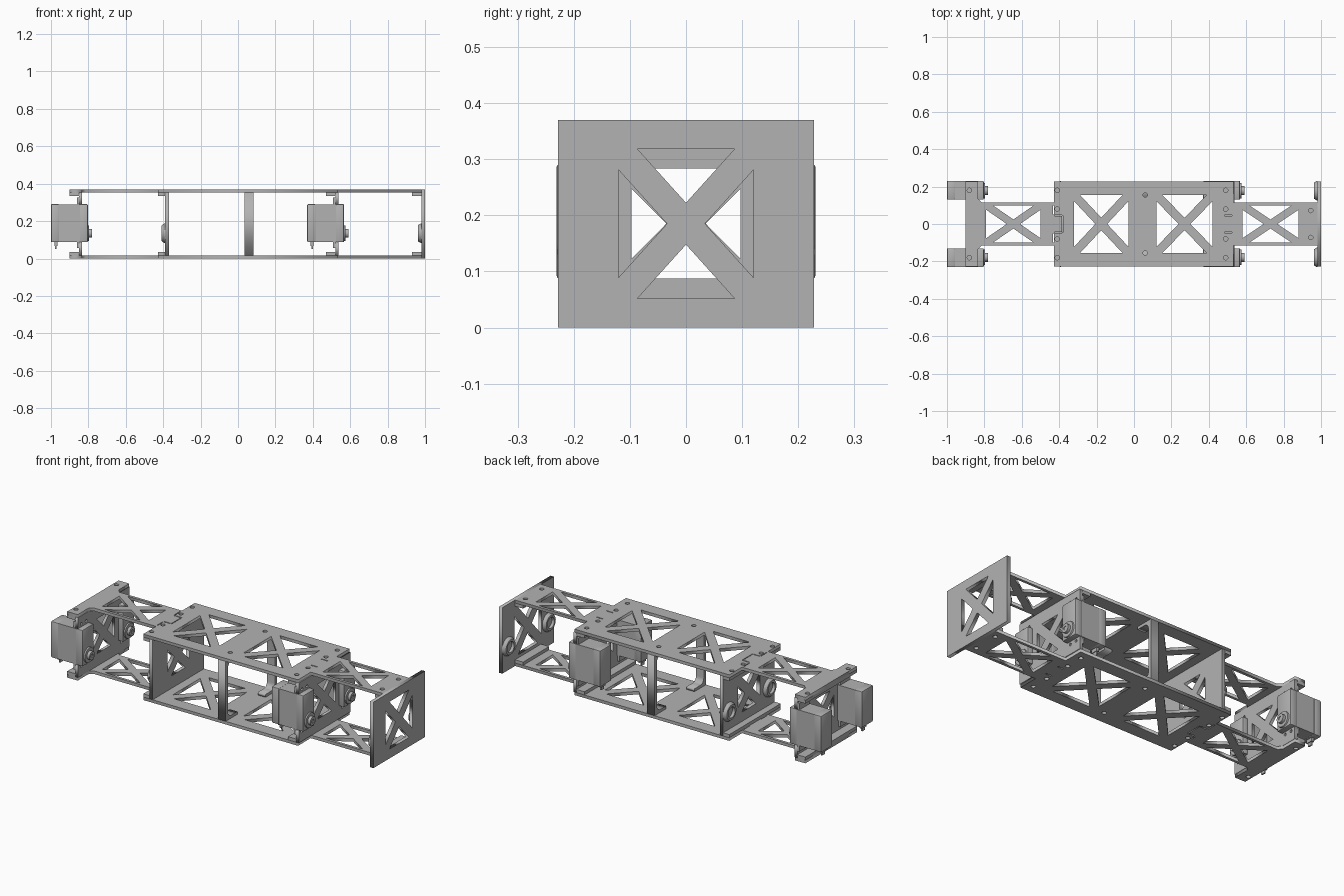
import bpy, bmesh, math
from mathutils import Matrix

if "Cube" in bpy.data.objects:
    bpy.data.objects.remove(bpy.data.objects["Cube"], do_unlink=True)

grey = bpy.data.materials.new("plain grey")
grey.use_nodes = True
grey.diffuse_color = (0.45, 0.45, 0.45, 1)
grey.node_tree.nodes["Principled BSDF"].inputs["Base Color"].default_value = (0.45, 0.45, 0.45, 1)

H, W, T = 0.37, 0.228, 0.017      # body height, half width, plate thickness
NECK = 0.115                      # half width of the narrow plates
AXIS_Y, AXIS_Z = 0.178, 0.135     # servo shaft position


def add_mesh(name, mesh, smooth=False):
    mesh.materials.clear()
    mesh.materials.append(grey)
    ob = bpy.data.objects.new(name, mesh)
    bpy.context.collection.objects.link(ob)
    if smooth:
        bpy.ops.object.select_all(action='DESELECT')
        ob.select_set(True)
        bpy.context.view_layer.objects.active = ob
        bpy.ops.object.shade_smooth_by_angle(angle=math.radians(35))
    return ob


def panel(name, loops, low, high, upright=False):
    """Flat sheet with holes: loops in XY, or in YZ when upright."""
    cu = bpy.data.curves.new(name, 'CURVE')
    cu.dimensions = '2D'
    cu.fill_mode = 'BOTH'
    cu.extrude = (high - low) / 2
    for pts in loops:
        sp = cu.splines.new('POLY')
        sp.points.add(len(pts) - 1)
        for p, (u, v) in zip(sp.points, pts):
            p.co = (u, v, 0, 1)
        sp.use_cyclic_u = True
    tmp = bpy.data.objects.new(name + " outline", cu)
    bpy.context.collection.objects.link(tmp)
    deps = bpy.context.evaluated_depsgraph_get()
    mesh = bpy.data.meshes.new_from_object(tmp.evaluated_get(deps))
    bpy.data.objects.remove(tmp, do_unlink=True)
    mid = (low + high) / 2
    if upright:
        mesh.transform(Matrix(((0, 0, 1, mid), (1, 0, 0, 0), (0, 1, 0, 0), (0, 0, 0, 1))))
    else:
        mesh.transform(Matrix.Translation((0, 0, mid)))
    return add_mesh(name, mesh)


def box(name, x0, x1, y0, y1, z0, z1, bevel=0):
    bm = bmesh.new()
    bmesh.ops.create_cube(bm, size=1)
    for v in bm.verts:
        v.co = ((x0 + x1) / 2 + v.co.x * (x1 - x0), (y0 + y1) / 2 + v.co.y * (y1 - y0),
                (z0 + z1) / 2 + v.co.z * (z1 - z0))
    if bevel:
        bmesh.ops.bevel(bm, geom=bm.edges[:], offset=bevel, segments=2, profile=0.5, affect='EDGES')
    mesh = bpy.data.meshes.new(name)
    bm.to_mesh(mesh)
    bm.free()
    return add_mesh(name, mesh, bevel > 0)


def lathe(name, profile, x, y, z):
    """Turn (offset, radius) pairs about a line along x."""
    bm = bmesh.new()
    vs = [bm.verts.new((a, r, 0)) for a, r in profile]
    es = [bm.edges.new(p) for p in zip(vs, vs[1:])]
    bmesh.ops.spin(bm, geom=vs + es, cent=(0, 0, 0), axis=(1, 0, 0), angle=math.tau, steps=28)
    bmesh.ops.remove_doubles(bm, verts=bm.verts[:], dist=0.0001)
    bmesh.ops.recalc_face_normals(bm, faces=bm.faces[:])
    bmesh.ops.translate(bm, verts=bm.verts[:], vec=(x, y, z))
    mesh = bpy.data.meshes.new(name)
    bm.to_mesh(mesh)
    bm.free()
    return add_mesh(name, mesh, True)


def circle(cx, cy, r=0.012, n=16):
    return [(cx + r * math.cos(k * math.tau / n), cy + r * math.sin(k * math.tau / n)) for k in range(n)]


def rect(x0, x1, y0, y1):
    return [(x0, y0), (x1, y0), (x1, y1), (x0, y1)]


def truss(cx, cy, a, b, w):
    """Four triangular openings leaving a cross of half bar width w."""
    diag = math.hypot(a, b)
    d, e = w * diag / a, w * diag / b
    p, q = (b - d) * a / b, (a - e) * b / a
    out = []
    for s in (1, -1):
        out.append([(cx, cy + s * d), (cx + s * p, cy + s * b), (cx - s * p, cy + s * b)])
        out.append([(cx + s * e, cy), (cx + s * a, cy - s * q), (cx + s * a, cy + s * q)])
    return out


def mirrored(half):
    """Close a half outline by reflecting its second coordinate."""
    return half + [(u, -v) for u, v in reversed(half)]


# Long top and bottom plates: T-shaped end, neck, wide body, neck
deck = mirrored([(-0.9, W), (-0.835, W), (-0.835, 0.135), (-0.815, NECK), (-0.428, NECK),
                 (-0.428, W), (0.532, W), (0.532, NECK), (0.98, NECK)])
holes = truss(-0.175, 0, 0.145, 0.155, 0.023) + truss(0.27, 0, 0.15, 0.155, 0.023)
holes += truss(-0.645, 0, 0.145, 0.1, 0.02) + truss(0.73, 0, 0.15, 0.1, 0.02)
for s in (1, -1):
    for hx, hy in ((-0.88, 0.18), (-0.41, 0.18), (-0.41, 0.08), (0.06, 0.155),
                   (0.49, 0.18), (0.49, 0.08), (0.945, 0.072)):
        holes.append(circle(hx, s * hy))
    # Narrow joint slots around the interlocking tabs
    for jx in (-0.426, 0.485):
        a, b = sorted((s * 0.042, s * 0.048))
        holes.append(rect(jx, jx + 0.04, a, b))
        a, b = sorted((s * 0.052, s * 0.1))
        if jx < 0:
            holes.append(rect(jx - 0.006, jx - 0.001, a, b))
holes.append(rect(-0.384, -0.379, -0.045, 0.045))
for name, z in (("bottom_deck", 0), ("top_deck", H - T)):
    panel(name, [deck] + holes, z, z + T)


def tabs(name, x0, x1, half):
    """Screw-down flanges inside the top and bottom plates."""
    for part, z0, z1 in (("lower", T, T + 0.018), ("upper", H - T - 0.018, H - T)):
        box(f"{name}_{part}_tab", x0, x1, -half, half, z0, z1)


# End plate, with bearing cups facing the shafts
panel("end_plate", [rect(-W, W, 0, H)] + truss(0, H / 2, 0.12, 0.133, 0.025), 0.98, 1.0, True)
tabs("end_plate", 0.93, 0.98, NECK)

# Bearing bulkhead of the wide body
panel("bearing_bulkhead", [rect(-W, W, T, H - T)] + truss(0, H / 2, 0.097, 0.098, 0.025),
      -0.39, -0.37, True)
tabs("bearing_bulkhead", -0.428, -0.39, W)

cup = [(0, 0.052), (-0.008, 0.05), (-0.018, 0.042), (-0.018, 0.03), (-0.002, 0.03), (-0.002, 0)]
for face in (0.98, -0.39):
    for s in (1, -1):
        lathe("bearing_cup", cup, face, s * AXIS_Y, AXIS_Z)

# Servo bulkheads: side pockets let the servo bodies through
frame = mirrored([])
right = [(W, T), (W, 0.09), (0.13, 0.09), (0.13, 0.29), (W, 0.29), (W, H - T)]
frame = right + [(-y, z) for y, z in reversed(right)]
screws = [circle(s * (AXIS_Y + k), z, 0.008, 12) for s in (1, -1) for k in (-0.022, 0.022)
          for z in (0.072, 0.308)]


def servo(x, s):
    """Servo whose rear face is at x, on side s."""
    y0, y1 = sorted((s * 0.13, s * 0.231))
    yc = s * AXIS_Y
    box("servo_rear_cap", x, x + 0.045, y0, y1, 0.087, 0.291, 0.006)
    box("servo_body", x + 0.043, x + 0.155, y0 + 0.002, y1 - 0.002, 0.089, 0.289)
    box("servo_front_cap", x + 0.153, x + 0.197, y0, y1, 0.087, 0.291, 0.006)
    for z0, z1 in ((0.055, 0.09), (0.288, 0.325)):
        box("servo_mount_ear", x + 0.138, x + 0.152, y0 + 0.006, y1 - 0.006, z0, z1)
    lathe("servo_gear_boss", [(0, 0.043), (0.008, 0.041), (0.008, 0)], x + 0.196, yc, AXIS_Z)
    lathe("servo_shaft", [(0, 0.024), (0.02, 0.024), (0.02, 0.01), (0.016, 0.01), (0.016, 0)],
          x + 0.2, yc, AXIS_Z)
    box("servo_cable_stub", x + 0.018, x + 0.034, yc - 0.02, yc + 0.02, 0.068, 0.09)
    box("servo_cable_tip", x + 0.022, x + 0.03, yc - 0.012, yc + 0.012, 0.05, 0.07)


for name, rear in (("end_servo_bulkhead", -1.0), ("body_servo_bulkhead", 0.37)):
    panel(name, [frame] + truss(0, H / 2, 0.097, 0.098, 0.025) + screws, rear + 0.15, rear + 0.167, True)
    tabs(name, rear + 0.1, rear + 0.15, W)
    for side in (1, -1):
        servo(rear, side)

# C-shaped posts in the middle of the wide body, with rounded feet
foot, inner, r = T + 0.016, 0.208, 0.03
fillet = [(inner - r + r * math.sin(t), foot + r - r * math.cos(t))
          for t in (k * math.pi / 10 for k in range(6))]
lower = [(W, T), (0.125, T), (0.125, foot)] + fillet
post = lower + [(y, H - z) for y, z in reversed(lower)]
for side, name in ((1, "back_post"), (-1, "front_post")):
    panel(name, [[(side * y, z) for y, z in post]], 0.035, 0.083, True)
